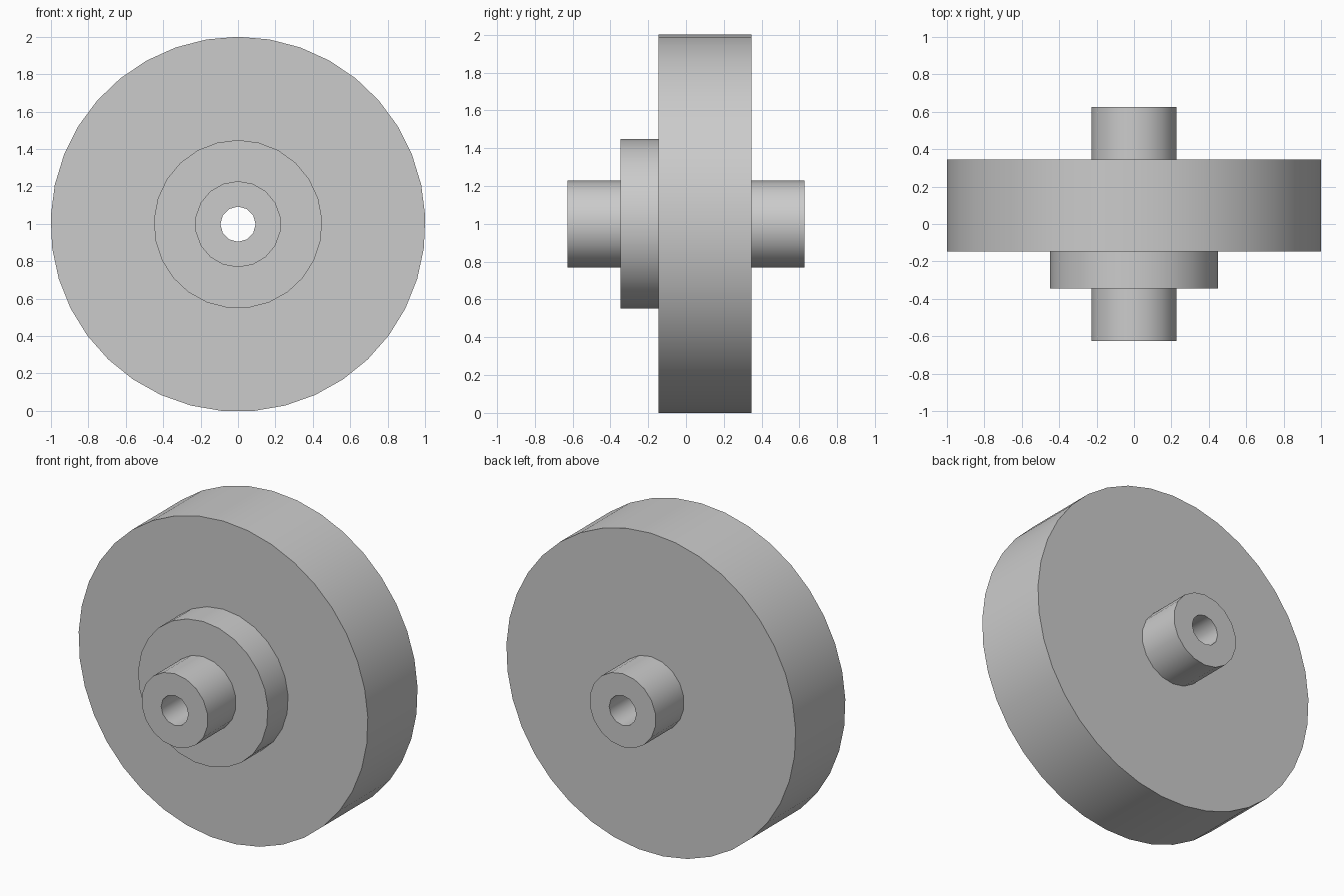
import bpy
import bmesh
from math import sin, cos, pi

cube = bpy.data.objects.get("Cube")
if cube:
    bpy.data.objects.remove(cube, do_unlink=True)

# Plain grey material
grey = bpy.data.materials.new("plain grey")
grey.use_nodes = True
colour = (0.6, 0.6, 0.6, 1)
grey.diffuse_color = colour
grey.node_tree.nodes["Principled BSDF"].inputs["Base Color"].default_value = colour

CENTRE_Z = 0.998
HOLE, HUB, FLANGE, DISC = (0.094, 12), (0.23, 18), (0.45, 25), (1.002, 37)

# Closed stepped profile: (radius, sides) and depth, from the front of the bore
profile = [
    (HOLE, -0.626), (HUB, -0.626), (HUB, -0.346),
    (FLANGE, -0.346), (FLANGE, -0.146),
    (DISC, -0.146), (DISC, 0.346),
    (HUB, 0.346), (HUB, 0.626), (HOLE, 0.626),
]

bm = bmesh.new()


def make_ring(size, y):
    """Closed loop of edges around the axle, with one corner at the top."""
    radius, sides = size
    verts = [bm.verts.new((radius * sin(2 * pi * i / sides), y,
                           CENTRE_Z + radius * cos(2 * pi * i / sides)))
             for i in range(sides)]
    edges = [bm.edges.new((verts[i - 1], verts[i])) for i in range(sides)]
    return verts, edges


rings = [make_ring(size, y) for size, y in profile]

# Round walls join equal rings; flat faces fill between unequal rings
for k, (size, y) in enumerate(profile):
    (va, ea), (vb, eb) = rings[k - 1], rings[k]
    if profile[k - 1][0] == size:
        for i in range(len(va)):
            bm.faces.new((va[i - 1], va[i], vb[i], vb[i - 1]))
    else:
        bmesh.ops.triangle_fill(bm, use_beauty=True, edges=ea + eb, normal=(0, -1, 0))

bmesh.ops.recalc_face_normals(bm, faces=bm.faces[:])
mesh = bpy.data.meshes.new("stepped_wheel")
bm.to_mesh(mesh)
bm.free()
mesh.materials.append(grey)

wheel = bpy.data.objects.new("stepped_wheel", mesh)
bpy.context.collection.objects.link(wheel)

# Smooth round walls, crisp rims
bpy.ops.object.select_all(action='DESELECT')
wheel.select_set(True)
bpy.context.view_layer.objects.active = wheel
bpy.ops.object.shade_smooth_by_angle(angle=pi / 4)
